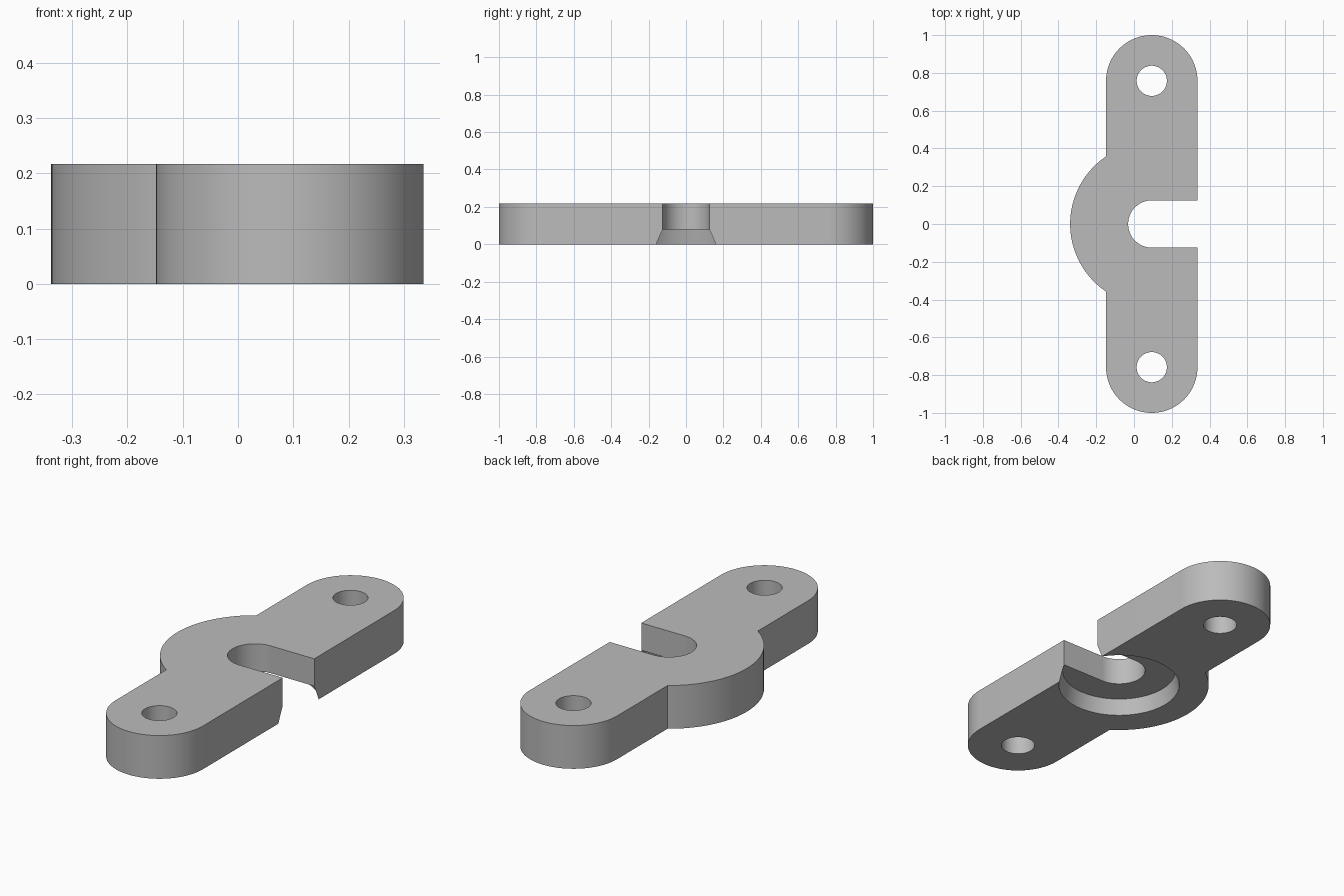
import bpy
import bmesh
from math import acos, asin, cos, pi, sin

cube = bpy.data.objects.get("Cube")
if cube:
    bpy.data.objects.remove(cube, do_unlink=True)

CX = 0.094          # shared centre line of ends, holes, bulge and slot
HALF = 0.242        # half width of the bar, also its end radius
END = 1 - HALF      # centre of each rounded end
BULGE, SLOT, HOLE = 0.432, 0.125, 0.08
HEIGHT, DEPTH = 0.217, 0.08

gray = bpy.data.materials.new("plain gray")
gray.use_nodes = True
gray.diffuse_color = (0.5, 0.5, 0.5, 1)
gray.node_tree.nodes["Principled BSDF"].inputs["Base Color"].default_value = (0.5, 0.5, 0.5, 1)


def arc(y, radius, start, end, steps):
    angles = [start + (end - start) * i / steps for i in range(steps + 1)]
    return [(CX + radius * cos(a), y + radius * sin(a)) for a in angles]


def make_object(name, bm):
    bmesh.ops.recalc_face_normals(bm, faces=bm.faces)
    mesh = bpy.data.meshes.new(name)
    bm.to_mesh(mesh)
    bm.free()
    mesh.materials.append(gray)
    obj = bpy.data.objects.new(name, mesh)
    bpy.context.collection.objects.link(obj)
    return obj


def cone(name, y, r_low, r_high, low, high):
    bm = bmesh.new()
    bmesh.ops.create_cone(bm, cap_ends=True, segments=96, radius1=r_low,
                          radius2=r_high, depth=high - low)
    bmesh.ops.translate(bm, verts=bm.verts, vec=(CX, y, (low + high) / 2))
    return make_object(name, bm)


# Bar outline: rounded ends, side bulge and open slot
meet = acos(HALF / BULGE)
edge = CX + HALF
outline = arc(END, HALF, 0, pi, 48)
outline += arc(0, BULGE, pi - meet, pi + meet, 48)
outline += arc(-END, HALF, pi, 2 * pi, 48)
outline += [(edge, -SLOT)] + arc(0, SLOT, 1.5 * pi, 0.5 * pi, 48) + [(edge, SLOT)]

bm = bmesh.new()
base = bm.faces.new([bm.verts.new((x, y, 0)) for x, y in outline])
top = bmesh.ops.extrude_face_region(bm, geom=[base], use_keep_orig=True)["geom"]
bmesh.ops.translate(bm, vec=(0, 0, HEIGHT),
                    verts=[v for v in top if isinstance(v, bmesh.types.BMVert)])
bracket = make_object("slotted_bracket", bm)

# Screw holes and the tapered recess underneath
taper = 0.018
cutters = [cone("hole_cutter", s * END, HOLE, HOLE, -0.1, HEIGHT + 0.1) for s in (-1, 1)]
cutters.append(cone("recess_cutter", 0, 0.29 + taper, 0.29 - taper, -DEPTH, DEPTH))
bpy.context.view_layer.objects.active = bracket
bracket.select_set(True)
for cutter in cutters:
    cutter.hide_render = True
    mod = bracket.modifiers.new("cut", "BOOLEAN")
    mod.operation = "DIFFERENCE"
    mod.solver = "EXACT"
    mod.object = cutter
    bpy.ops.object.modifier_apply(modifier=mod.name)
    bpy.data.objects.remove(cutter, do_unlink=True)

bpy.ops.object.select_all(action="DESELECT")
bracket.select_set(True)
bpy.ops.object.shade_smooth_by_angle(angle=pi / 6)
